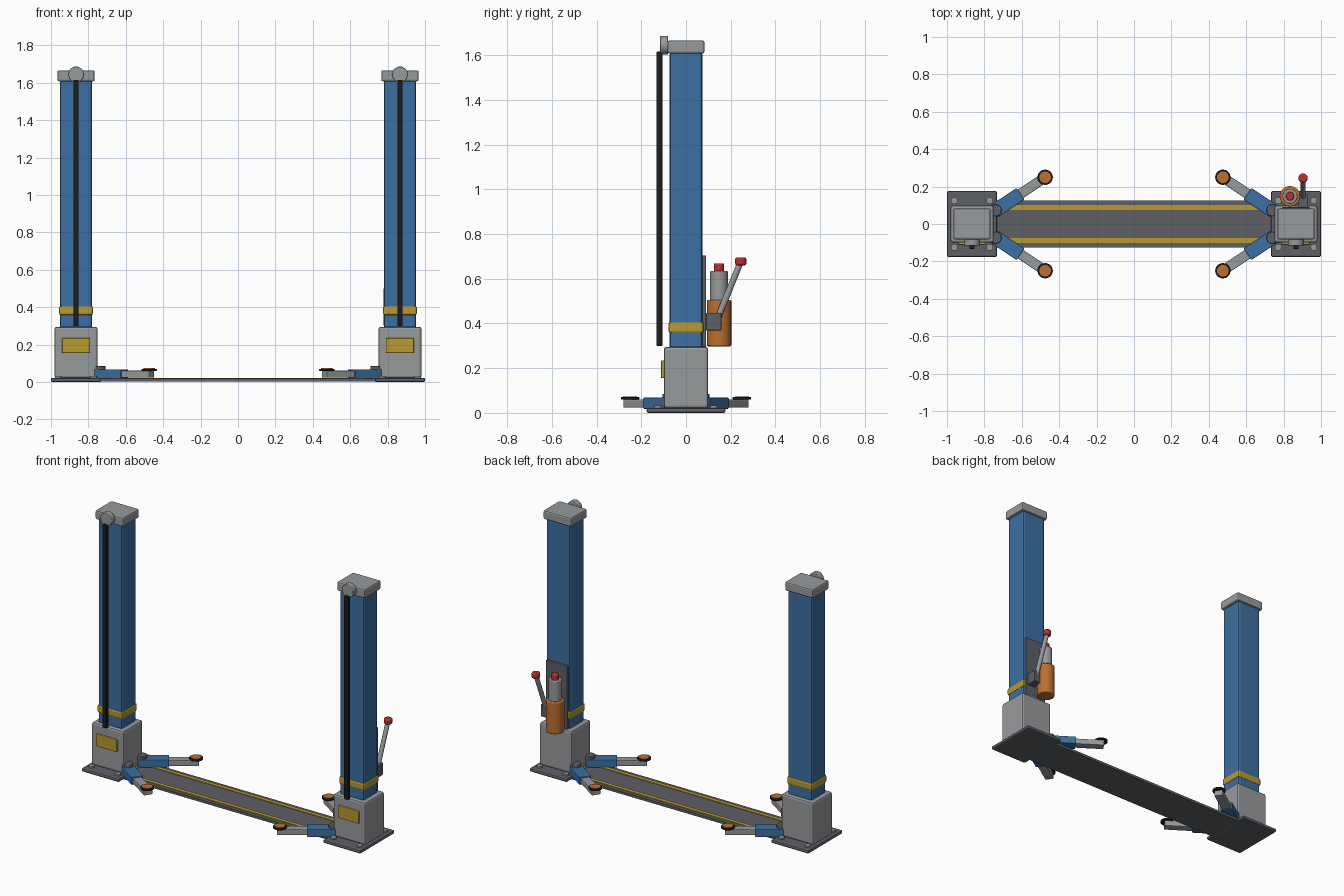
import bpy
import math
from mathutils import Vector

cube = bpy.data.objects.get("Cube")
if cube:
    bpy.data.objects.remove(cube, do_unlink=True)


def material(name, rgb):
    m = bpy.data.materials.new(name)
    m.use_nodes = True
    m.diffuse_color = (*rgb, 1)
    m.node_tree.nodes["Principled BSDF"].inputs["Base Color"].default_value = (*rgb, 1)
    return m


BLUE = material("blue paint", (0.045, 0.16, 0.36))
STEEL = material("light steel", (0.31, 0.325, 0.335))
DARK = material("dark grey", (0.11, 0.115, 0.13))
YELLOW = material("warning yellow", (0.48, 0.32, 0.03))
ORANGE = material("orange", (0.5, 0.16, 0.03))
RED = material("red", (0.48, 0.03, 0.03))
BLACK = material("black rubber", (0.012, 0.012, 0.013))


def box(name, center, size, mat, bevel=0.0, turn=0.0):
    bpy.ops.mesh.primitive_cube_add(size=1, location=center, rotation=(0, 0, turn))
    ob = bpy.context.object
    ob.name = name
    ob.scale = size
    bpy.ops.object.transform_apply(location=False, rotation=False, scale=True)
    ob.data.materials.append(mat)
    if bevel:
        mod = ob.modifiers.new("chamfer", 'BEVEL')
        mod.width = bevel
        mod.segments = 2
    return ob


def rod(name, start, end, radius, mat, bevel=0.0, sides=24):
    a, b = Vector(start), Vector(end)
    bpy.ops.mesh.primitive_cylinder_add(vertices=sides, radius=radius,
                                        depth=(b - a).length, location=(a + b) / 2)
    ob = bpy.context.object
    ob.name = name
    ob.rotation_euler = (b - a).to_track_quat('Z', 'Y').to_euler()
    ob.data.materials.append(mat)
    if bevel:
        mod = ob.modifiers.new("chamfer", 'BEVEL')
        mod.width = bevel
        mod.segments = 2
        mod.limit_method = 'ANGLE'
    bpy.ops.object.shade_smooth_by_angle(angle=math.radians(35))
    return ob


def disc(name, x, y, low, high, radius, mat, bevel=0.0):
    return rod(name, (x, y, low), (x, y, high), radius, mat, bevel)


def post(side, s):
    x = 0.866 * s
    # Foot: base plate, anchor bolts and housing
    box(side + "_base_plate", (x, 0, 0.011), (0.268, 0.352, 0.022), DARK, 0.008)
    for bx in (-0.095, 0.095):
        for by in (-0.125, 0.125):
            disc(side + "_anchor_bolt", x + bx, by, 0.02, 0.032, 0.018, STEEL)
    box(side + "_foot_housing", (x, 0, 0.158), (0.23, 0.198, 0.275), STEEL, 0.012)
    box(side + "_front_plate", (x, -0.104, 0.195), (0.15, 0.016, 0.08), YELLOW, 0.005)
    # Column with warning band and cap
    box(side + "_column", (x, 0, 0.95), (0.172, 0.148, 1.33), BLUE, 0.014)
    box(side + "_warning_band", (x, 0, 0.382), (0.18, 0.156, 0.05), YELLOW, 0.01)
    box(side + "_column_cap", (x, 0, 1.637), (0.2, 0.165, 0.058), STEEL, 0.009)
    # Hydraulic line and its pulley
    rod(side + "_pulley", (x, -0.116, 1.645), (x, -0.08, 1.645), 0.042, STEEL, 0.003)
    box(side + "_cable_cover", (x, -0.119, 0.958), (0.027, 0.027, 1.316), BLACK, 0.003)


def arm(label, sx, sy):
    pivot = Vector((0.74 * sx, 0.073 * sy, 0))
    pad = Vector((0.475 * sx, 0.25 * sy, 0))
    way = (pad - pivot).normalized()
    turn = math.atan2(way.y, way.x)
    # Outer sleeve, sliding inner beam, hinge pin and lifting pad
    sleeve = pivot + way * 0.075 + Vector((0, 0, 0.043))
    beam = pivot + way * 0.235 + Vector((0, 0, 0.042))
    box(label + "_arm_sleeve", sleeve, (0.17, 0.075, 0.05), BLUE, 0.004, turn)
    box(label + "_arm_beam", beam, (0.2, 0.054, 0.037), STEEL, 0.004, turn)
    disc(label + "_arm_hinge", pivot.x, pivot.y, 0.02, 0.085, 0.032, DARK, 0.003)
    disc(label + "_pad_rubber", pad.x, pad.y, 0.059, 0.071, 0.041, BLACK, 0.003)
    disc(label + "_pad_top", pad.x, pad.y, 0.066, 0.074, 0.031, ORANGE)


for side, s in (("left", 1), ("right", -1)):
    post(side, s)
    for end, t in (("front", -1), ("back", 1)):
        arm(end + "_" + side, s, t)

# Floor cover between the posts with edge stripes
box("floor_cover", (0, 0, 0.01), (1.5, 0.25, 0.016), DARK)
for end, t in (("front", -1), ("back", 1)):
    box(end + "_floor_stripe", (0, 0.089 * t, 0.019), (1.45, 0.026, 0.006), YELLOW)

# Pump unit on the back of the left post
box("pump_mount", (0.866, 0.081, 0.5), (0.15, 0.018, 0.41), DARK, 0.003)
disc("pump_tank", 0.834, 0.148, 0.298, 0.505, 0.055, ORANGE, 0.006)
disc("pump_motor", 0.834, 0.148, 0.5, 0.635, 0.04, STEEL, 0.005)
disc("pump_button", 0.834, 0.148, 0.63, 0.669, 0.023, RED, 0.005)
box("lever_block", (0.904, 0.124, 0.408), (0.055, 0.068, 0.078), DARK, 0.004)
rod("lever", (0.904, 0.145, 0.43), (0.904, 0.242, 0.67), 0.014, STEEL)
disc("lever_knob", 0.904, 0.245, 0.66, 0.696, 0.025, RED, 0.008)
